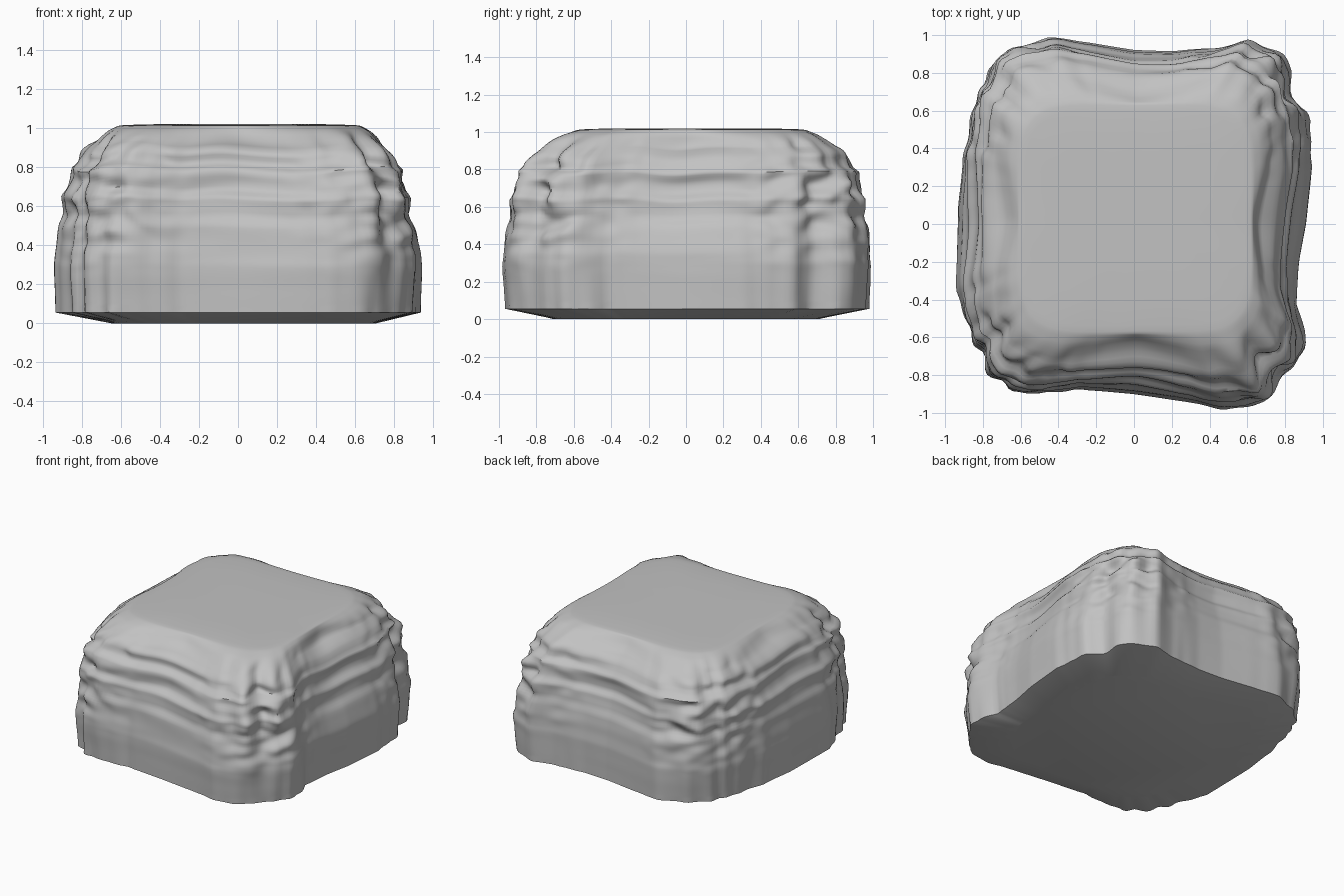
import bpy, bmesh, math
from mathutils import Vector, noise

if "Cube" in bpy.data.objects:
    bpy.data.objects.remove(bpy.data.objects["Cube"], do_unlink=True)

SEGMENTS = 260

# Widest footprint of the rock, anticlockwise
FOOTPRINT = [(.95, .3), (.92, .6), (.83, .68), (.8, .88), (.6, .98), (.45, .94),
             (.2, .92), (0, .93), (-.25, .97), (-.45, 1), (-.65, .92), (-.78, .78),
             (-.84, .62), (-.9, .42), (-.94, .1), (-.95, -.35), (-.9, -.5),
             (-.77, -.77), (-.68, -.87), (-.5, -.9), (-.3, -.88), (0, -.91),
             (.3, -.95), (.5, -.99), (.7, -.95), (.77, -.84), (.9, -.68),
             (.91, -.57), (.86, -.42), (.88, -.2), (.92, 0)]

# Strata: height, then blend from footprint (0) to plateau (1) at sides and corners
STRATA = [(.055, .04, .05), (.3, .03, 0), (.42, .07, .03), (.5, .1, .05),
          (.55, .18, .09), (.6, .2, .07), (.64, .19, .05), (.68, .29, .12),
          (.73, .33, .13), (.785, .33, .15), (.81, .41, .27), (.87, .46, .34),
          (.9, .58, .42), (.92, .74, .5), (.955, .86, .62), (.985, .93, .76),
          (1.0, .97, .88), (1.01, 1, .97), (1.015, 1.08, 1.06)]


def rounded_square(angle, rx, ry, power):
    c, s = math.cos(angle), math.sin(angle)
    r = (abs(c / rx) ** power + abs(s / ry) ** power) ** (-1 / power)
    return Vector((r * c, r * s))


def footprint_point(angle):
    """Where a ray from the centre meets the footprint."""
    d = Vector((math.cos(angle), math.sin(angle)))
    for i, a in enumerate(FOOTPRINT):
        a, b = Vector(a), Vector(FOOTPRINT[(i + 1) % len(FOOTPRINT)])
        if d.cross(b) >= 0 >= d.cross(a) and d.dot(a + b) > 0:
            return d * (a.cross(b) / d.cross(b - a))
    return d * .9


def strata_blend(z, corner):
    for low, high in zip(STRATA, STRATA[1:]):
        if z <= high[0]:
            break
    f = min(1, (z - low[0]) / (high[0] - low[0]))
    side, edge = (low[k] + (high[k] - low[k]) * f for k in (1, 2))
    return side + (edge - side) * corner


def rock_point(angle, z):
    outer = footprint_point(angle)
    inner = rounded_square(angle, .62, .61, 5) + Vector((.01, .03))
    d = Vector((math.cos(angle), math.sin(angle)))
    diagonal = abs(math.sin(2 * angle))
    corner = diagonal ** 4
    fade = max(0, min(1, (1.02 - z) * 8))
    p = outer.lerp(inner, strata_blend(z, diagonal ** 1.5))
    # Long soft ledges on the sides, vertical ribs and chips at the corners
    ledge = noise.noise((d.x * 1.6, d.y * 1.6, z * 11)) * .03 * min(1, z * z * 1.5)
    rib = noise.noise((d.x * 12, d.y * 12, z * 1.2)) * .05 * corner
    chip_height = max(0, min(1, (z - .25) * 3))
    chip = noise.noise((d.x * 10, d.y * 10, z * 14)) * .055 * corner * chip_height
    p += d * (ledge + rib + chip) * fade
    # The left flank leans inward as it rises
    p.x -= .12 * min(.35, max(0, z - .35)) * fade * max(0, d.x)
    sag = noise.noise((d.x * 2.5, d.y * 2.5, 4)) * .04 * fade * min(1, z)
    return Vector((p.x, p.y, z + sag if z > .1 else z))


bm = bmesh.new()
angles = [2 * math.pi * i / SEGMENTS for i in range(SEGMENTS)]
rings = []

# Flat base outline
rings.append([bm.verts.new((*(rounded_square(a, .68, .71, 4) + Vector((.03, 0))), 0))
              for a in angles])

# Rock sides, with every stratum subdivided
heights = [STRATA[0][0]]
for low, high in zip(STRATA, STRATA[1:]):
    rise = high[0] - low[0]
    steps = max(2, round(rise / .015))
    heights += [low[0] + rise * k / steps for k in range(1, steps + 1)]
for z in heights:
    rings.append([bm.verts.new(rock_point(a, z)) for a in angles])

# Gently domed plateau
for scale in (.7, .35):
    rings.append([bm.verts.new((v.co.x * scale, v.co.y * scale, 1.02))
                  for v in rings[len(heights)]])

for low, high in zip(rings, rings[1:]):
    for i in range(SEGMENTS):
        j = (i + 1) % SEGMENTS
        bm.faces.new((low[i], low[j], high[j], high[i]))
bm.faces.new(rings[-1])
bm.faces.new(rings[0][::-1])

# Wear the strata edges soft
worn = [v for ring in rings[3:-2] for v in ring]
bmesh.ops.smooth_vert(bm, verts=worn, factor=.5,
                      use_axis_x=True, use_axis_y=True, use_axis_z=True)

mesh = bpy.data.meshes.new("layered_rock")
bm.to_mesh(mesh)
bm.free()
rock = bpy.data.objects.new("layered_rock", mesh)
bpy.context.collection.objects.link(rock)

# Plain stone grey
stone = bpy.data.materials.new("stone_grey")
stone.use_nodes = True
colour = (.54, .54, .54, 1)
stone.diffuse_color = colour
stone.node_tree.nodes["Principled BSDF"].inputs["Base Color"].default_value = colour
mesh.materials.append(stone)

bpy.context.view_layer.objects.active = rock
rock.select_set(True)
bpy.ops.object.shade_smooth_by_angle(angle=math.radians(50))
